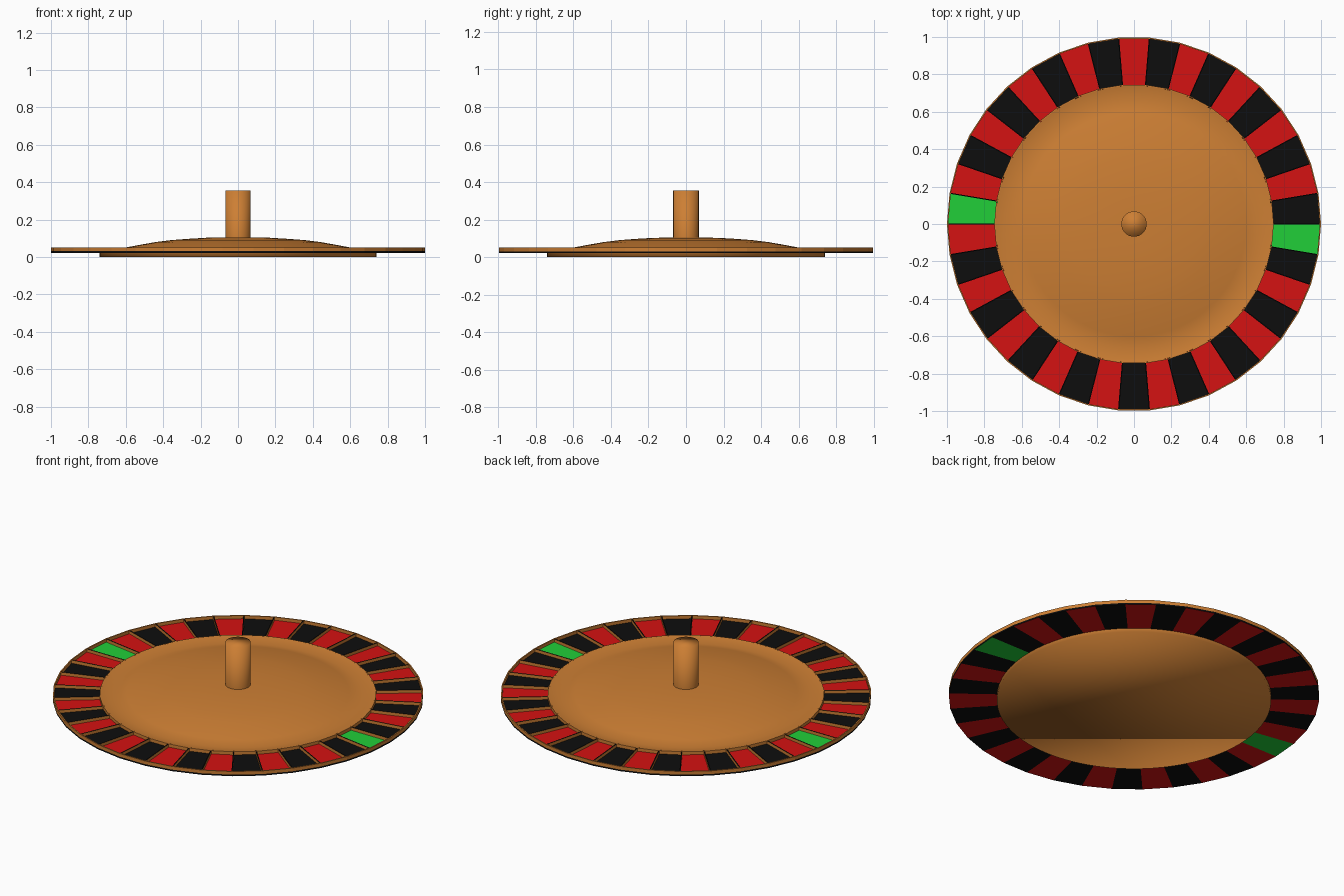
import bpy, bmesh
from math import sin, cos, pi

old = bpy.data.objects.get("Cube")
if old:
    bpy.data.objects.remove(old, do_unlink=True)

POCKETS = 38
STEP = 2 * pi / POCKETS
R_OUT, R_IN = 1.0, 0.745
Z_LOW, Z_FLOOR, Z_RIM = 0.022, 0.031, 0.05


def material(name, rgb):
    m = bpy.data.materials.new(name)
    m.use_nodes = True
    m.diffuse_color = (*rgb, 1)
    bsdf = m.node_tree.nodes["Principled BSDF"]
    bsdf.inputs["Base Color"].default_value = (*rgb, 1)
    bsdf.inputs["Roughness"].default_value = 0.7
    return m


wood = material("wood", (0.61, 0.212, 0.034))
red = material("red", (0.66, 0.006, 0.006))
black = material("black", (0.004, 0.004, 0.004))
green = material("green", (0.015, 0.62, 0.04))


def finish(name, bm, mats, smooth=False):
    bmesh.ops.recalc_face_normals(bm, faces=bm.faces)
    for f in bm.faces:
        f.smooth = smooth
    me = bpy.data.meshes.new(name)
    bm.to_mesh(me)
    bm.free()
    for m in mats:
        me.materials.append(m)
    ob = bpy.data.objects.new(name, me)
    bpy.context.collection.objects.link(ob)
    return ob


def lathe(name, profile, sides, mats, closed=False, smooth=False, caps=(False, False)):
    """Spin an (r, z) profile round the z axis."""
    bm = bmesh.new()
    rings = [[bm.verts.new((r * cos(2 * pi * i / sides), r * sin(2 * pi * i / sides), z))
              for i in range(sides)] for r, z in profile]
    pairs = list(zip(rings, rings[1:]))
    if closed:
        pairs.append((rings[-1], rings[0]))
    for a, b in pairs:
        for i in range(sides):
            j = (i + 1) % sides
            bm.faces.new((a[i], a[j], b[j], b[i]))
    for flag, ring in zip(caps, (rings[0], rings[-1])):
        if flag:
            bm.faces.new(ring)
    return finish(name, bm, mats, smooth)


# Base drum under the ring, with a flat underside
lathe("base_drum", [(0.74, 0), (0.74, Z_RIM)], 76, [wood], smooth=True, caps=(True, False))

# Dished top: sloping lip, then a gentle rise to the middle
lathe("dished_top",
      [(0.74, 0.05), (0.665, 0.036), (0.6, 0.051), (0.52, 0.066), (0.44, 0.08),
       (0.36, 0.09), (0.27, 0.097), (0.17, 0.103), (0.06, 0.104)],
      76, [wood], smooth=True, caps=(False, True))

# Central post with softly shaded cap
lathe("centre_post", [(0.068, 0.09), (0.068, 0.355)], 32, [wood], smooth=True, caps=(False, True))

# Coloured pocket floors: alternating, with two green ones opposite each other
floors = lathe("pocket_floors",
               [(R_IN - 0.005, Z_LOW), (R_OUT, Z_LOW), (R_OUT, Z_FLOOR), (R_IN - 0.005, Z_FLOOR)],
               POCKETS, [black, red, green], closed=True)
for i, f in enumerate(floors.data.polygons):
    pocket = i % POCKETS
    if abs(f.normal.z) < 0.5:
        f.material_index = 0
    elif pocket in (18, 37):
        f.material_index = 2
    else:
        f.material_index = pocket % 2

# Outer and inner rims
for name, r0, r1 in (("outer_rim", R_OUT - 0.007, R_OUT), ("inner_rim", R_IN - 0.004, R_IN + 0.002)):
    lathe(name, [(r0, Z_FLOOR), (r1, Z_FLOOR), (r1, Z_RIM), (r0, Z_RIM)],
          POCKETS, [wood], closed=True)

# Thin dividers between pockets, dark along the top edge
bm = bmesh.new()
half = 0.003
for k in range(POCKETS):
    c, s = cos(k * STEP), sin(k * STEP)
    corner = {}
    for r in (R_IN, R_OUT - 0.005):
        for w in (-half, half):
            for z in (Z_FLOOR - 0.002, Z_RIM - 0.001):
                corner[r > 0.9, w > 0, z > 0.04] = bm.verts.new((r * c - w * s, r * s + w * c, z))
    for axis in range(3):
        for side in (False, True):
            quad = []
            for u, v in ((0, 0), (1, 0), (1, 1), (0, 1)):
                key = [bool(u), bool(v)]
                key.insert(axis, side)
                quad.append(corner[tuple(key)])
            f = bm.faces.new(quad)
            f.material_index = int(axis == 2)
finish("pocket_dividers", bm, [wood, black])
